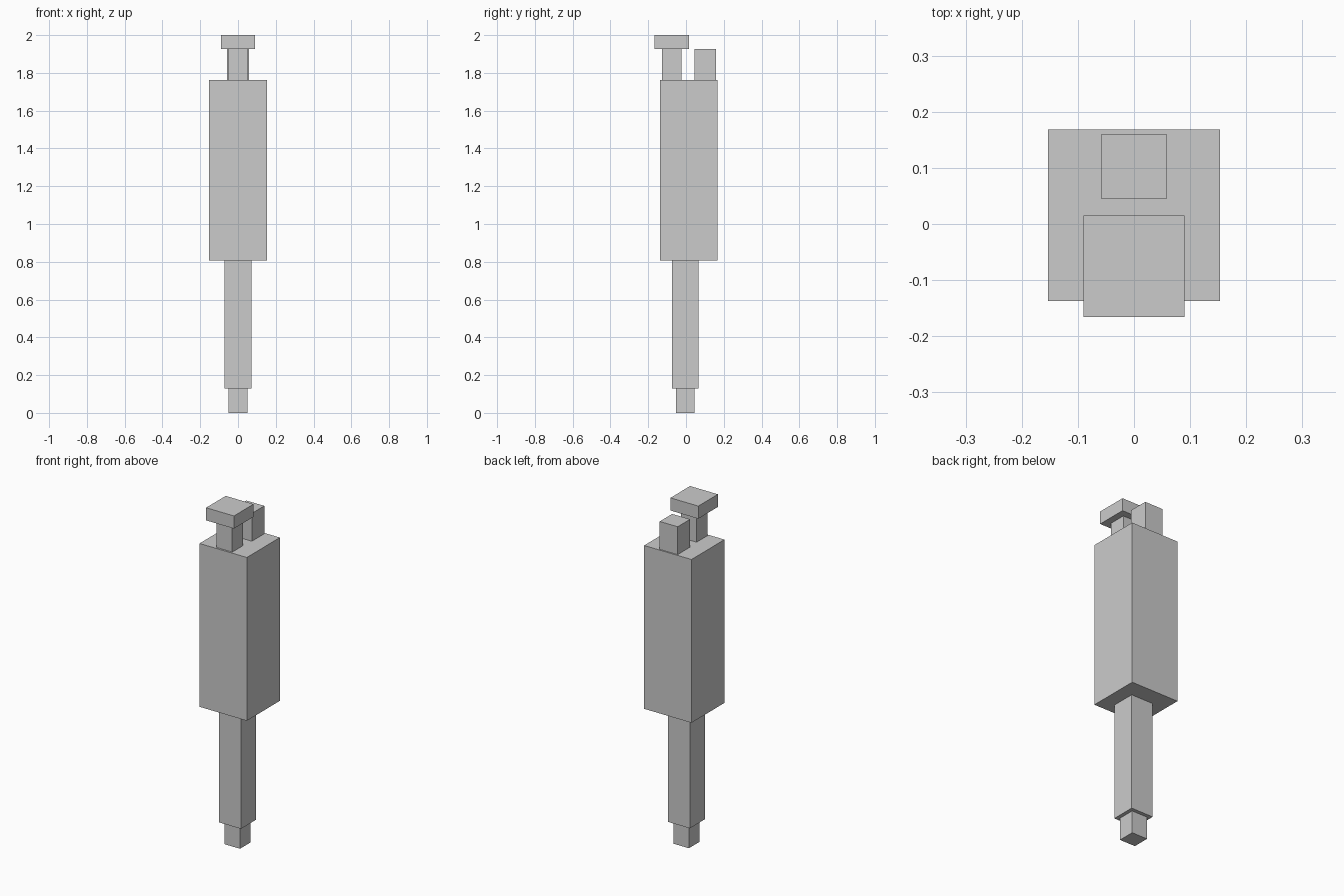
import bpy
import bmesh
from mathutils import Matrix, Vector

# Remove the default cube
default = bpy.data.objects.get("Cube")
if default:
    bpy.data.objects.remove(default, do_unlink=True)

# One plain grey for everything
GREY = (0.6, 0.6, 0.6, 1.0)
grey = bpy.data.materials.new("plain grey")
grey.use_nodes = True
grey.diffuse_color = GREY
grey.node_tree.nodes["Principled BSDF"].inputs["Base Color"].default_value = GREY


def block(name, half_x, y0, y1, z0, z1):
    """Box centred on x, spanning the given y and z ranges."""
    bm = bmesh.new()
    place = Matrix.Translation((0, (y0 + y1) / 2, (z0 + z1) / 2))
    size = Matrix.Diagonal(Vector((2 * half_x, y1 - y0, z1 - z0, 1)))
    bmesh.ops.create_cube(bm, size=1, matrix=place @ size)
    mesh = bpy.data.meshes.new(name)
    bm.to_mesh(mesh)
    bm.free()
    mesh.materials.append(grey)
    obj = bpy.data.objects.new(name, mesh)
    bpy.context.collection.objects.link(obj)
    return obj


# Heights where the parts meet
SHAFT_BASE, BODY_BASE, BODY_TOP, POST_TOP = 0.13, 0.808, 1.763, 1.926

# Stepped lower shaft
block("tip", 0.05, -0.053, 0.045, 0, SHAFT_BASE)
block("lower_shaft", 0.071, -0.074, 0.066, SHAFT_BASE, BODY_BASE)

# Main body
block("body", 0.153, -0.137, 0.168, BODY_BASE, BODY_TOP)

# Two posts, the front one capped
block("rear_post", 0.058, 0.045, 0.16, BODY_TOP, POST_TOP)
block("front_post", 0.051, -0.126, -0.025, BODY_TOP, POST_TOP)
block("front_cap", 0.09, -0.166, 0.015, POST_TOP, 2.0)
